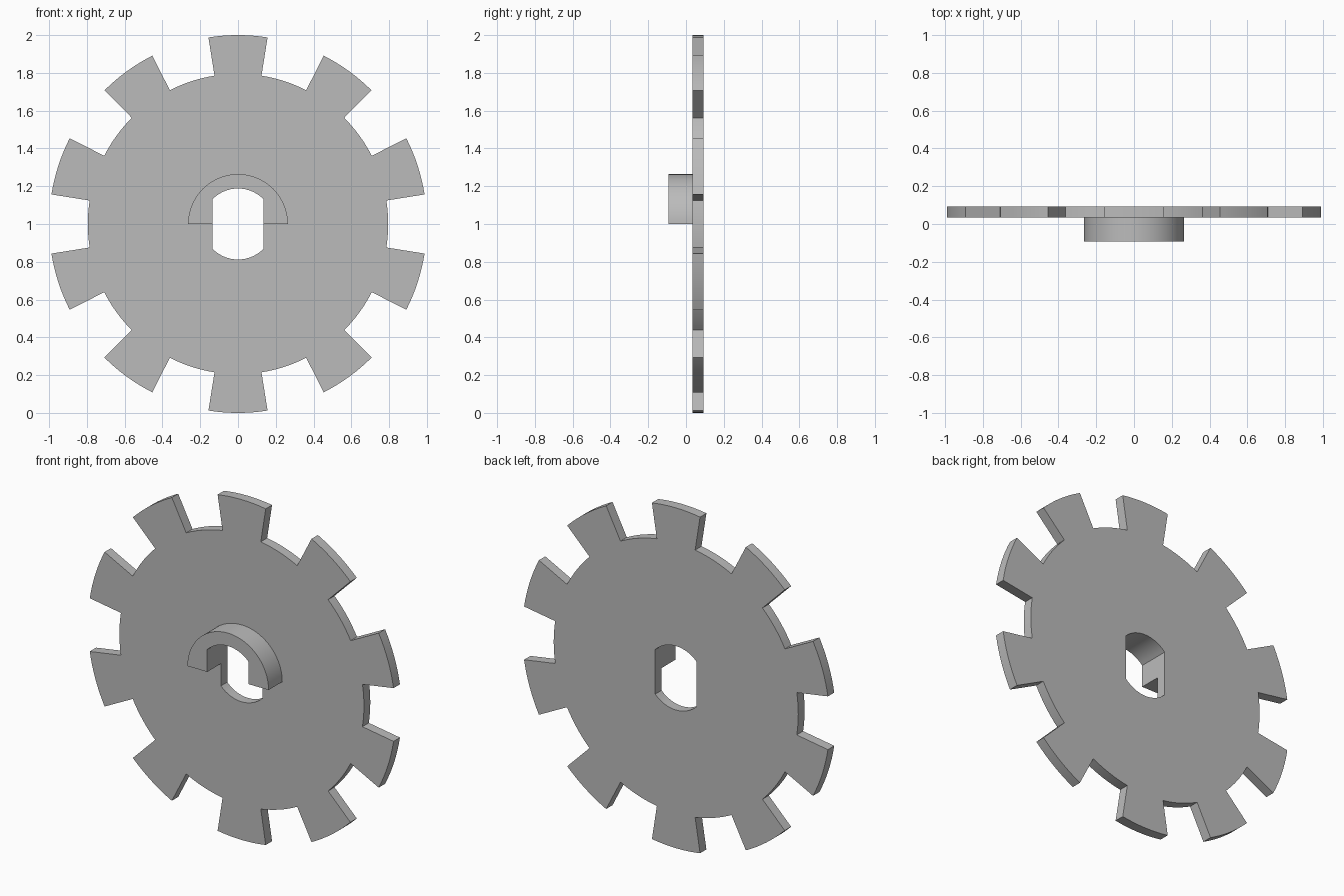
import bpy, bmesh
from math import radians, degrees, cos, sin, acos, pi

if "Cube" in bpy.data.objects:
    bpy.data.objects.remove(bpy.data.objects["Cube"], do_unlink=True)

CENTRE_Z = 1.0
TIP_R, ROOT_R = 1.0, 0.795
BORE_R, BORE_HALF = 0.188, 0.135
COLLAR_R = 0.264
FRONT, PLATE_FRONT, BACK = -0.093, 0.034, 0.093
TEETH = 10

grey = bpy.data.materials.new("light grey")
grey.use_nodes = True
colour = (0.5, 0.5, 0.5, 1)
grey.diffuse_color = colour
grey.node_tree.nodes["Principled BSDF"].inputs["Base Color"].default_value = colour


def arc(radius, start, end, steps):
    """Points on an arc about the axle, angles in degrees."""
    angles = [radians(start + (end - start) * i / steps) for i in range(steps + 1)]
    return [(radius * cos(a), radius * sin(a)) for a in angles]


def extruded(name, loops, y0, y1):
    """Fill closed loops (the later ones are holes) and extrude them along y."""
    bm = bmesh.new()
    for loop in loops:
        verts = [bm.verts.new((x, y0, z + CENTRE_Z)) for x, z in loop]
        for a, b in zip(verts, verts[1:] + verts[:1]):
            bm.edges.new((a, b))
    bmesh.ops.triangle_fill(bm, edges=bm.edges[:], use_beauty=True, normal=(0, -1, 0))
    result = bmesh.ops.extrude_face_region(bm, geom=bm.faces[:], use_keep_orig=True)
    moved = [g for g in result["geom"] if isinstance(g, bmesh.types.BMVert)]
    bmesh.ops.translate(bm, verts=moved, vec=(0, y1 - y0, 0))
    bmesh.ops.recalc_face_normals(bm, faces=bm.faces[:])
    mesh = bpy.data.meshes.new(name)
    bm.to_mesh(mesh)
    bm.free()
    mesh.materials.append(grey)
    obj = bpy.data.objects.new(name, mesh)
    bpy.context.collection.objects.link(obj)
    bpy.ops.object.select_all(action="DESELECT")
    obj.select_set(True)
    bpy.context.view_layer.objects.active = obj
    bpy.ops.object.shade_smooth_by_angle(angle=radians(30))
    return obj


# Toothed outline: equal tooth and gap angles, one tooth pointing straight up
pitch = 360 / TEETH
outline = []
for i in range(TEETH):
    mid = 90 + i * pitch
    outline += arc(TIP_R, mid - pitch / 4, mid + pitch / 4, 8)
    outline += arc(ROOT_R, mid + pitch / 4, mid + 3 * pitch / 4, 8)

# Round bore with two flat sides
flat = degrees(acos(BORE_HALF / BORE_R))
bore_top = arc(BORE_R, flat, 180 - flat, 16)
bore = bore_top + [(-x, -z) for x, z in bore_top]
extruded("toothed_plate", [outline, bore], PLATE_FRONT, BACK)

# Half-round collar on the front, sharing the upper half of the bore
collar = arc(COLLAR_R, 0, 180, 40) + [(-BORE_HALF, 0)] + bore_top[::-1] + [(BORE_HALF, 0)]
extruded("half_collar", [collar], FRONT, PLATE_FRONT)
